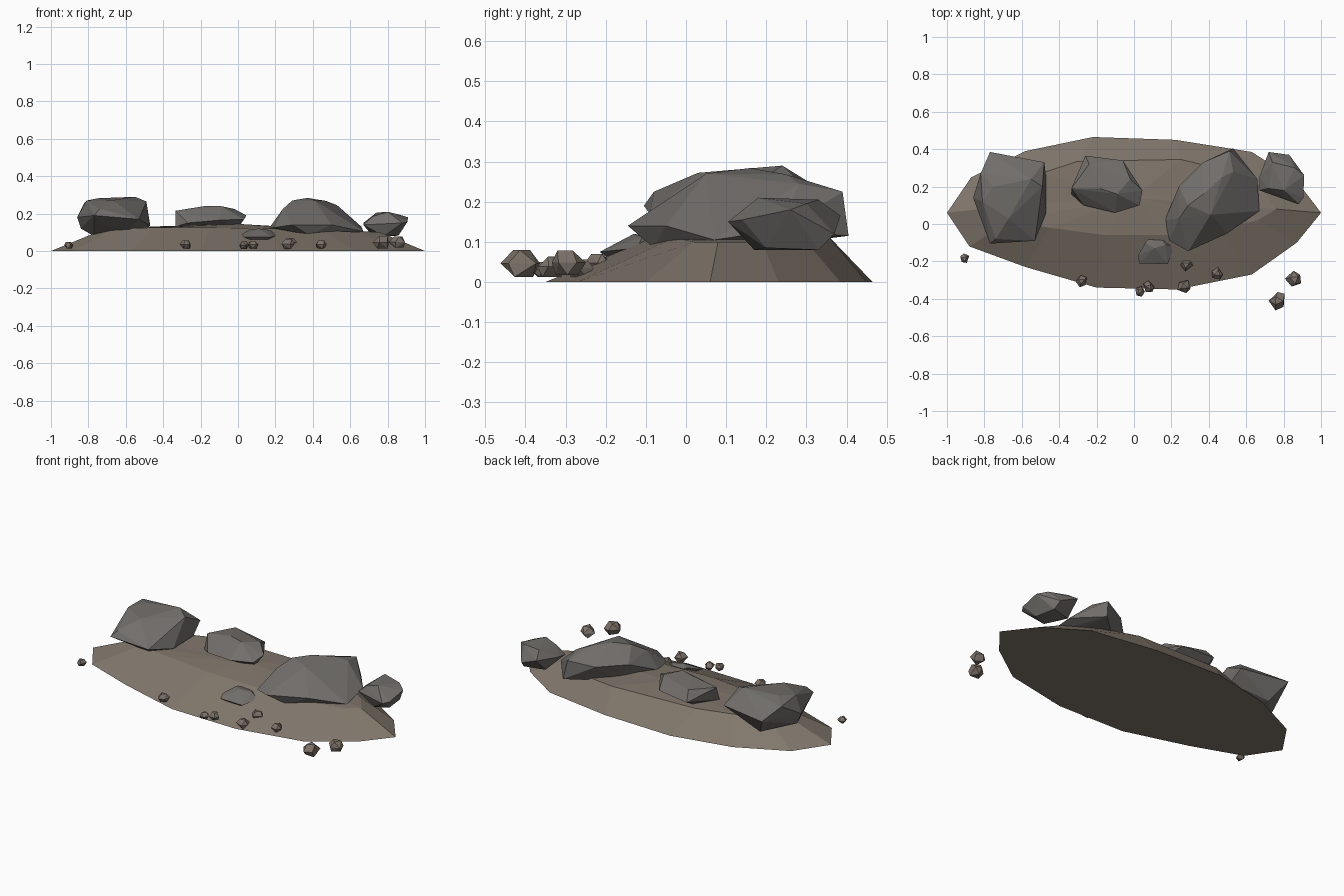
import bpy, bmesh, math, random
from mathutils import Vector

random.seed(4)


def material(name, rgb):
    m = bpy.data.materials.new(name)
    m.diffuse_color = (*rgb, 1)
    return m


EARTH = material("earth", (0.22, 0.185, 0.15))
STONE = material("stone", (0.165, 0.155, 0.145))
GRAVEL = material("gravel", (0.20, 0.165, 0.14))


def finish(name, bm, mat):
    bmesh.ops.recalc_face_normals(bm, faces=bm.faces)
    me = bpy.data.meshes.new(name)
    bm.to_mesh(me)
    bm.free()
    me.materials.append(mat)
    ob = bpy.data.objects.new(name, me)
    bpy.context.collection.objects.link(ob)
    return ob


def hull(name, points, mat):
    """Faceted rock: convex hull of a handful of corner points."""
    bm = bmesh.new()
    for p in points:
        bm.verts.new(p)
    res = bmesh.ops.convex_hull(bm, input=bm.verts)
    loose = [v for v in bm.verts if not v.link_faces]
    bmesh.ops.delete(bm, geom=loose, context='VERTS')
    return finish(name, bm, mat)


# low earth mound: outline on the ground, a shoulder ring, a crown point
outline = [(-1, .06), (-.88, -.12), (-.58, -.23), (-.2, -.34), (.23, -.35),
           (.63, -.27), (.87, -.1), (1, .06), (.87, .23), (.63, .385),
           (.22, .45), (-.22, .465), (-.58, .39), (-.87, .25)]
shoulder = [(-.72, .09, .115), (-.66, .02, .12), (-.45, -.02, .125), (-.15, -.06, .125),
            (.17, -.06, .12), (.45, -.03, .11), (.66, .02, .10), (.76, .08, .10),
            (.68, .19, .10), (.48, .29, .11), (.25, .345, .125),
            (-.3, .335, .135), (-.5, .27, .13), (-.66, .18, .12)]
bm = bmesh.new()
low = [bm.verts.new((x, y, 0)) for x, y in outline]
high = [bm.verts.new(p) for p in shoulder]
crown = bm.verts.new((0, .14, .145))
n = len(low)
for i in range(n):
    j = (i + 1) % n
    bm.faces.new((low[i], low[j], high[j], high[i]))
    bm.faces.new((high[i], high[j], crown))
bm.faces.new(low[::-1])
finish("mound", bm, EARTH)

# boulders
hull("left_boulder", [
    (-.77, .385, .20), (-.48, .33, .20), (-.47, .25, .14), (-.47, .06, .135),
    (-.53, -.09, .17), (-.77, -.105, .19), (-.74, -.08, .225), (-.86, .14, .18),
    (-.82, .27, .26), (-.81, .12, .27), (-.67, .03, .272), (-.75, .2, .282),
    (-.55, .24, .29), (-.49, .2, .265), (-.62, .05, .08), (-.77, .08, .08),
    (-.84, .15, .12), (-.7, .3, .09)], STONE)
hull("middle_boulder", [
    (-.26, .365, .17), (-.06, .34, .18), (.045, .18, .19), (.03, .1, .17),
    (-.1, .06, .165), (-.27, .1, .15), (-.335, .16, .13), (-.335, .19, .215),
    (-.24, .32, .225), (-.18, .19, .24), (-.09, .16, .24), (-.02, .24, .225),
    (0, .16, .12), (-.25, .25, .11)], STONE)
hull("right_boulder", [
    (.53, .405, .115), (.51, .39, .225), (.66, .24, .13), (.67, .07, .105),
    (.5, -.05, .14), (.29, -.145, .14), (.19, -.09, .125), (.165, .02, .12),
    (.24, .2, .2), (.24, .03, .225), (.37, .33, .20), (.29, .1, .27),
    (.37, .16, .284), (.41, .05, .27), (.47, .25, .268), (.53, .28, .245),
    (.38, -.08, .085), (.6, .05, .09), (.3, .2, .09)], STONE)
hull("end_boulder", [
    (.72, .385, .165), (.83, .37, .12), (.91, .26, .18), (.905, .14, .155),
    (.88, .105, .15), (.67, .18, .14), (.67, .25, .15), (.74, .33, .205),
    (.80, .18, .21), (.86, .3, .195), (.72, .19, .185), (.78, .17, .08),
    (.86, .2, .085), (.84, .33, .08), (.72, .3, .08)], STONE)
hull("front_boulder", [
    (.12, -.04, .10), (.215, -.12, .085), (.18, -.215, .075), (.03, -.21, .075),
    (.02, -.17, .09), (.06, -.1, .115), (.11, -.13, .12), (.17, -.11, .112),
    (.08, -.19, .055), (.15, -.19, .055), (.12, -.1, .05)], STONE)

# loose pebbles: x, y, radius, height of centre
pebbles = [(-.905, -.185, .028, .03), (-.28, -.305, .034, .034), (.03, -.36, .03, .03),
           (.08, -.335, .032, .032), (.27, -.335, .04, .036), (.28, -.215, .037, .045),
           (.445, -.265, .034, .033), (.77, -.41, .052, .044), (.855, -.295, .047, .046)]
for k, (x, y, r, z) in enumerate(pebbles):
    pts = []
    turn = random.uniform(0, math.tau)
    for zz, rad, count in ((-.6, .65, 3), (.05, 1, 5), (.68, .55, 3)):
        for i in range(count):
            a = turn + zz * 2 + math.tau * i / count + random.uniform(-.25, .25)
            s = r * rad * random.uniform(.85, 1.05)
            pts.append(Vector((x + s * math.cos(a), y + s * math.sin(a),
                               max(.012, z + r * zz))))
    hull(f"pebble_{k + 1}", pts, GRAVEL)
